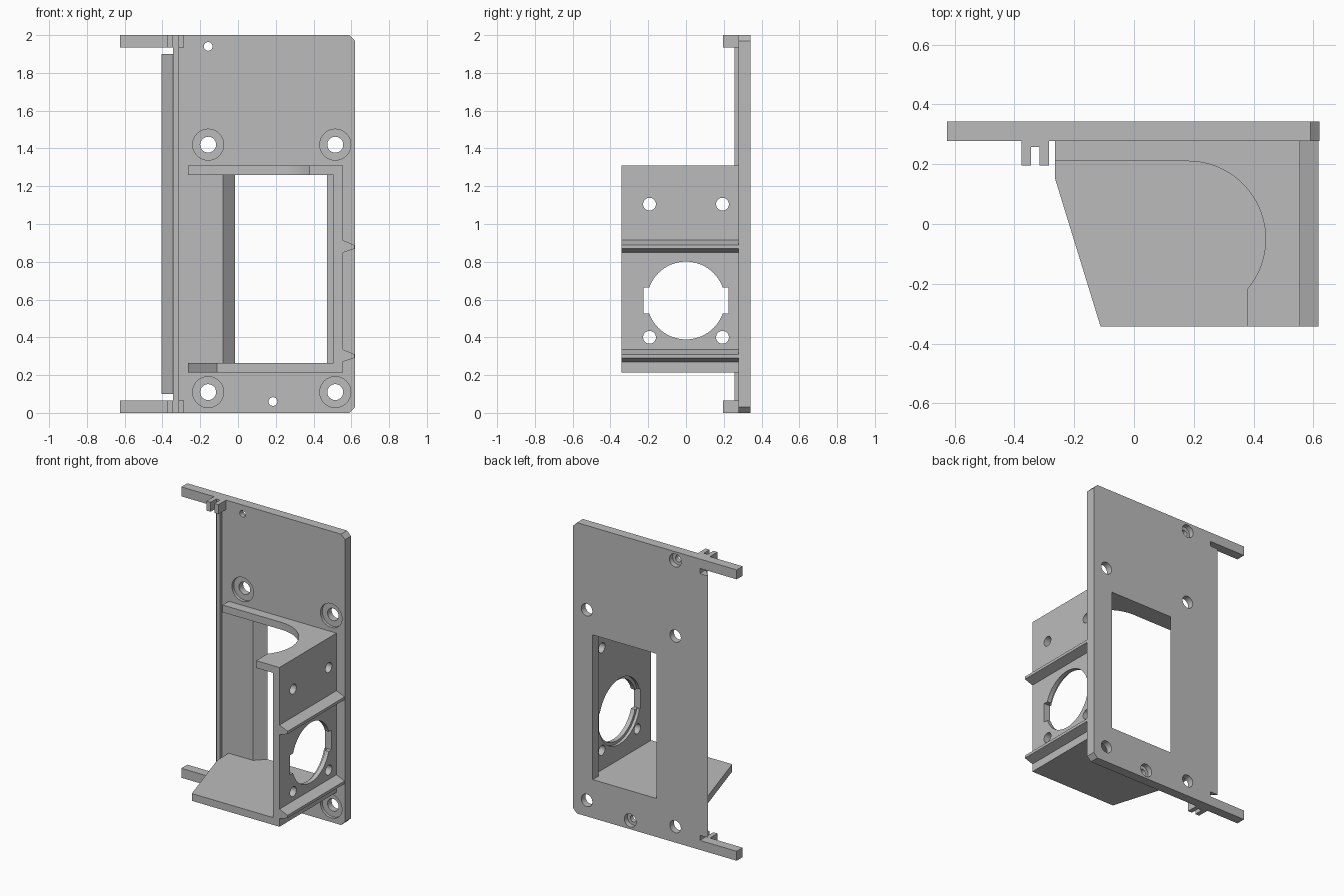
import bpy, bmesh, math
from mathutils import Vector

cube = bpy.data.objects.get("Cube")
if cube:
    bpy.data.objects.remove(cube, do_unlink=True)

grey = bpy.data.materials.new("plain grey")
grey.use_nodes = True
grey.diffuse_color = (0.5, 0.5, 0.5, 1)
grey.node_tree.nodes["Principled BSDF"].inputs["Base Color"].default_value = grey.diffuse_color

# Where a profile point (a, b) at depth d lands for each extrusion axis
PLACE = {"x": lambda a, b, d: Vector((d, a, b)),
         "y": lambda a, b, d: Vector((a, d, b)),
         "z": lambda a, b, d: Vector((a, b, d))}


def prism(name, points, axis, low, high):
    """Extrude a closed profile along an axis."""
    bm = bmesh.new()
    place = PLACE[axis]
    face = bm.faces.new([bm.verts.new(place(a, b, low)) for a, b in points])
    out = bmesh.ops.extrude_face_region(bm, geom=[face])
    moved = [v for v in out["geom"] if isinstance(v, bmesh.types.BMVert)]
    bmesh.ops.translate(bm, verts=moved, vec=place(0, 0, high - low))
    bmesh.ops.recalc_face_normals(bm, faces=bm.faces)
    mesh = bpy.data.meshes.new(name)
    bm.to_mesh(mesh)
    bm.free()
    mesh.materials.append(grey)
    obj = bpy.data.objects.new(name, mesh)
    bpy.context.collection.objects.link(obj)
    return obj


def rect(a0, b0, a1, b1):
    return [(a0, b0), (a1, b0), (a1, b1), (a0, b1)]


def arc(a, b, r, start=0, end=360, n=48):
    steps = n if end - start == 360 else n + 1
    angles = [math.radians(start + (end - start) * i / n) for i in range(steps)]
    return [(a + r * math.cos(t), b + r * math.sin(t)) for t in angles]


def cut(obj, cutters):
    """Subtract the cutters, bake the result and remove them."""
    for c in cutters:
        m = obj.modifiers.new("cut", "BOOLEAN")
        m.operation, m.solver, m.object = "DIFFERENCE", "EXACT", c
        c.hide_render = True
    bpy.context.view_layer.update()
    graph = bpy.context.evaluated_depsgraph_get()
    mesh = bpy.data.meshes.new_from_object(obj.evaluated_get(graph))
    obj.modifiers.clear()
    obj.data = mesh
    for c in cutters:
        bpy.data.objects.remove(c, do_unlink=True)


def smooth(obj):
    bpy.ops.object.select_all(action="DESELECT")
    obj.select_set(True)
    bpy.context.view_layer.objects.active = obj
    bpy.ops.object.shade_smooth_by_angle(angle=math.radians(30))


FRONT, BACK = 0.277, 0.342     # plate faces
EDGE, RIGHT = -0.345, 0.62     # plate sides
TIP, ARM, CH = -0.625, 0.065, 0.03
LOW, HIGH, WALL = 0.215, 1.31, 0.05

# Back plate with two arms and chamfered corners
plate = prism("back_plate", [
    (TIP, 0), (RIGHT - CH, 0), (RIGHT, CH), (RIGHT, 2 - CH), (RIGHT - CH, 2), (TIP, 2),
    (TIP, 2 - ARM), (EDGE, 2 - ARM), (EDGE, ARM), (TIP, ARM)], "y", FRONT, BACK)
cutters = [prism("window_cutter", [(-0.1, FRONT - 0.02), (0.47, FRONT - 0.02),
                                   (0.47, BACK + 0.02), (0.005, BACK + 0.02)],
                 "z", LOW + WALL, HIGH - WALL)]
for x in (-0.158, 0.515):
    for z in (0.11, 1.42):
        cutters.append(prism("screw_cutter", arc(x, z, 0.042), "y", 0.2, 0.4))
        cutters.append(prism("recess_cutter", arc(x, z, 0.082), "y", 0.2, FRONT + 0.02))
for x, z in ((-0.158, 1.94), (0.185, 0.06)):
    cutters.append(prism("pin_cutter", arc(x, z, 0.023), "y", 0.2, 0.4))
    cutters.append(prism("pin_recess_cutter", arc(x, z, 0.045), "y", BACK - 0.035, 0.4))
cut(plate, cutters)
smooth(plate)

# Bevelled side edge and the slim rib beside it
prism("bevelled_edge", [(EDGE, FRONT), (EDGE, BACK), (-0.405, BACK), (-0.405, BACK - 0.004)],
      "z", 0.1, 1.9)
prism("edge_rib", rect(EDGE, 0.257, -0.315, FRONT), "z", 0, 2)

# Forked clips at the root of each arm
for label, z in (("lower", 0), ("upper", 2 - ARM)):
    for side, x in (("outer", -0.376), ("inner", -0.316)):
        prism(f"{label}_{side}_clip", rect(x, 0.195, x + 0.031, FRONT), "z", z, z + ARM)

# Lower shelf with a slanted side
prism("lower_shelf", [(-0.265, FRONT), (-0.265, 0.155), (-0.112, -BACK),
                      (0.555, -BACK), (0.555, FRONT)], "z", LOW, LOW + WALL)

# Upper shelf with a curved cut-out
curve = arc(0.18, -0.05, 0.26, -40.5, 90, 32)
upper = prism("upper_shelf", [(0.555, FRONT), (0.555, -BACK), (0.378, -BACK)] + curve
              + [(-0.265, 0.21), (-0.265, FRONT)], "z", HIGH - WALL, HIGH)
smooth(upper)

# Side wall with a notched round opening and screw holes
wall = prism("side_wall", rect(-BACK, LOW + WALL, FRONT, HIGH - WALL), "x", 0.505, 0.555)
cz = 0.595
cutters = [prism("round_cutter", arc(0, cz, 0.206, n=64), "x", 0.4, 0.7),
           prism("notch_cutter", rect(-0.226, cz - 0.068, 0.226, cz + 0.068), "x", 0.4, 0.7),
           prism("step_cutter", arc(0, cz, 0.226, n=64), "x", 0.4, 0.525)]
for y in (-0.193, 0.193):
    for z in (0.4, 1.105):
        cutters.append(prism("hole_cutter", arc(y, z, 0.034, n=32), "x", 0.4, 0.7))
cut(wall, cutters)
smooth(wall)

# Tapered rails on the outside of the wall
for label, z in (("lower", 0.27), ("upper", 0.848)):
    prism(f"{label}_rail", [(0.555, z), (0.617, z + 0.021), (0.617, z + 0.04), (0.555, z + 0.066)],
          "y", -BACK, FRONT)
